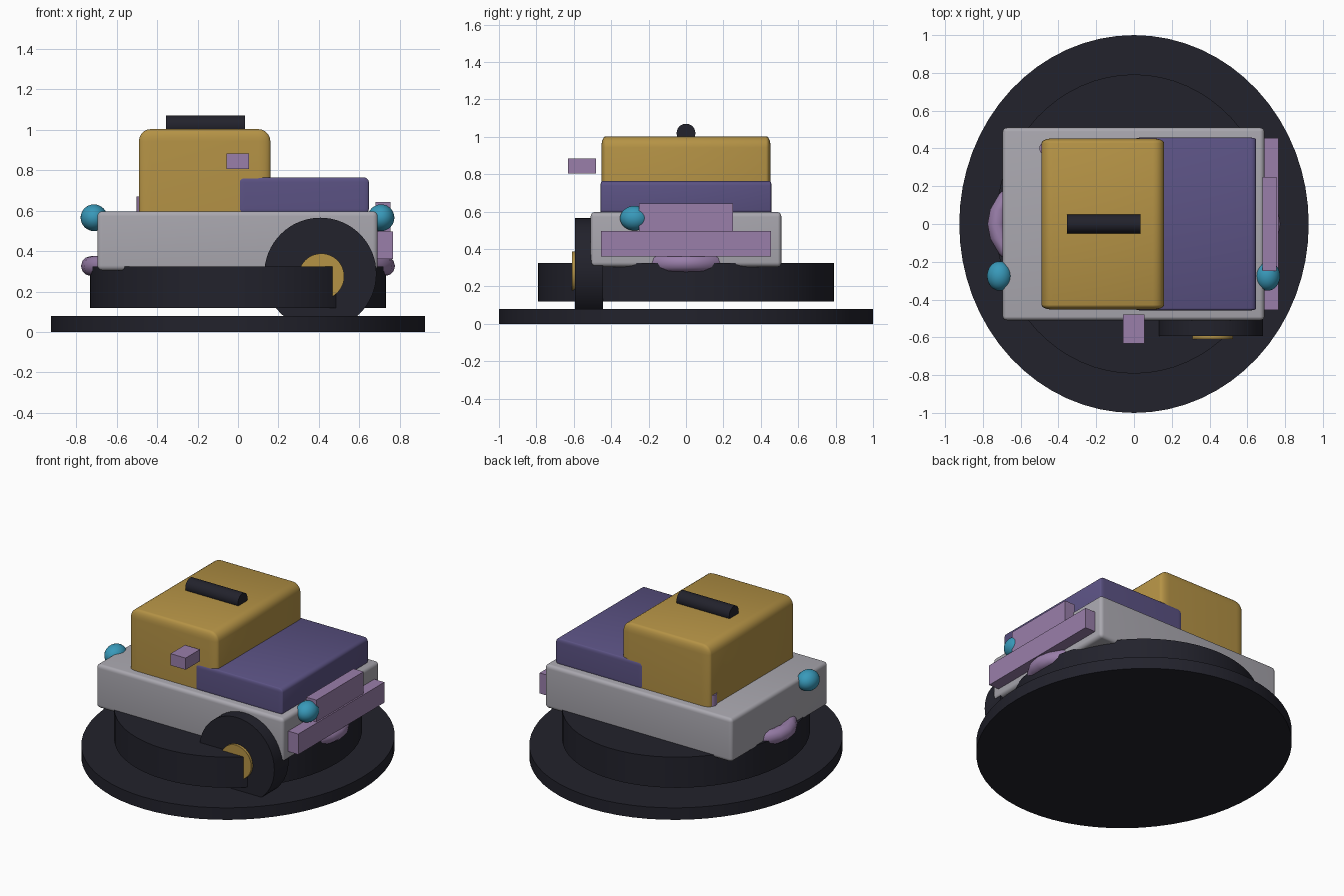
import bpy, bmesh, math
from mathutils import Matrix, Vector

cube = bpy.data.objects.get("Cube")
if cube:
    bpy.data.objects.remove(cube, do_unlink=True)


def material(name, rgb):
    m = bpy.data.materials.new(name)
    m.use_nodes = True
    m.diffuse_color = (*rgb, 1)
    m.node_tree.nodes["Principled BSDF"].inputs["Base Color"].default_value = (*rgb, 1)
    return m


black = material("black", (0.016, 0.016, 0.025))
ochre = material("ochre", (0.46, 0.29, 0.06))
violet = material("dark violet", (0.105, 0.085, 0.23))
lilac = material("lilac", (0.32, 0.21, 0.40))
grey = material("grey", (0.40, 0.39, 0.43))
blue = material("blue", (0.04, 0.32, 0.49))


def finish(name, bm, mat):
    bmesh.ops.recalc_face_normals(bm, faces=bm.faces)
    me = bpy.data.meshes.new(name)
    bm.to_mesh(me)
    bm.free()
    me.materials.append(mat)
    ob = bpy.data.objects.new(name, me)
    bpy.context.collection.objects.link(ob)
    bpy.ops.object.select_all(action="DESELECT")
    ob.select_set(True)
    bpy.context.view_layer.objects.active = ob
    bpy.ops.object.shade_smooth_by_angle(angle=math.radians(35))
    return ob


def box(name, low, high, mat, round_by=None):
    """Box between two corners; round_by gives the edge radius per axis."""
    low, high = Vector(low), Vector(high)
    size = high - low
    r = Vector(round_by or (1, 1, 1))
    bm = bmesh.new()
    bmesh.ops.create_cube(bm, size=1)
    bmesh.ops.scale(bm, vec=[s / k for s, k in zip(size, r)], verts=bm.verts)
    if round_by:
        bmesh.ops.bevel(bm, geom=bm.edges[:], offset=1, segments=5,
                        profile=0.5, affect="EDGES")
    bmesh.ops.scale(bm, vec=r, verts=bm.verts)
    bmesh.ops.translate(bm, vec=(low + high) / 2, verts=bm.verts)
    return finish(name, bm, mat)


def cylinder(name, centre, radii, depth, mat, axis="Z"):
    bm = bmesh.new()
    bmesh.ops.create_cone(bm, cap_ends=True, segments=64, radius1=1, radius2=1, depth=depth)
    bmesh.ops.scale(bm, vec=(*radii, 1), verts=bm.verts)
    turn = {"Z": Matrix(), "Y": Matrix.Rotation(math.pi / 2, 4, "X"),
            "X": Matrix.Rotation(math.pi / 2, 4, "Y")}[axis]
    bmesh.ops.transform(bm, matrix=Matrix.Translation(centre) @ turn, verts=bm.verts)
    return finish(name, bm, mat)


# Oval stand and drum
cylinder("stand", (0, 0, 0.04), (0.925, 1.0), 0.08, black)
cylinder("drum", (0, 0, 0.222), (0.732, 0.792), 0.205, black)

# Body, cab and hood
box("body", (-0.695, -0.51, 0.305), (0.69, 0.51, 0.597), grey, (0.025, 0.02, 0.025))
box("cab", (-0.49, -0.453, 0.45), (0.16, 0.453, 1.003), ochre, (0.06, 0.025, 0.06))
box("hood", (0.003, -0.457, 0.585), (0.647, 0.457, 0.765), violet, (0.03, 0.01, 0.025))

# Roof bar
cylinder("roof_bar", (-0.16, 0, 1.02), (0.05, 0.05), 0.39, black, "X")

# Bumper, grille and small parts
box("bumper", (0.69, -0.455, 0.36), (0.765, 0.455, 0.497), lilac)
box("grille", (0.68, -0.25, 0.49), (0.755, 0.25, 0.643), lilac)
box("mirror_rear_half", (-0.057, -0.632, 0.805), (0, -0.48, 0.883), lilac)
box("mirror_front_half", (0, -0.632, 0.805), (0.055, -0.48, 0.883), lilac)
cylinder("cab_post", (-0.465, 0.4, 0.625), (0.036, 0.036), 0.09, lilac)

# Lamps at both ends
for side, x in (("left", 0.707), ("right", -0.712)):
    bm = bmesh.new()
    bmesh.ops.create_uvsphere(bm, u_segments=32, v_segments=16, radius=1)
    bmesh.ops.scale(bm, vec=(0.066, 0.078, 0.066), verts=bm.verts)
    bmesh.ops.translate(bm, vec=(x, -0.275, 0.565), verts=bm.verts)
    finish(side + "_lamp", bm, blue)

# Oval ring that pokes out below both ends of the body
bm = bmesh.new()
around, tube = 32, 12
rings = []
for i in range(around):
    a = math.tau * i / around
    ring = []
    for j in range(tube):
        b = math.tau * j / tube
        r = 0.727 + 0.049 * math.cos(b)
        ring.append(bm.verts.new((r * math.cos(a), 0.52 * r * math.sin(a),
                                  0.326 + 0.049 * math.sin(b))))
    rings.append(ring)
for i in range(around):
    p, q = rings[i], rings[(i + 1) % around]
    for j in range(tube):
        k = (j + 1) % tube
        bm.faces.new((p[j], q[j], q[k], p[k]))
finish("lower_ring", bm, lilac)

# Wheel and hub
cylinder("wheel", (0.407, -0.518, 0.288), (0.277, 0.277), 0.15, black, "Y")
cylinder("hub", (0.412, -0.595, 0.275), (0.113, 0.113), 0.03, ochre, "Y")
